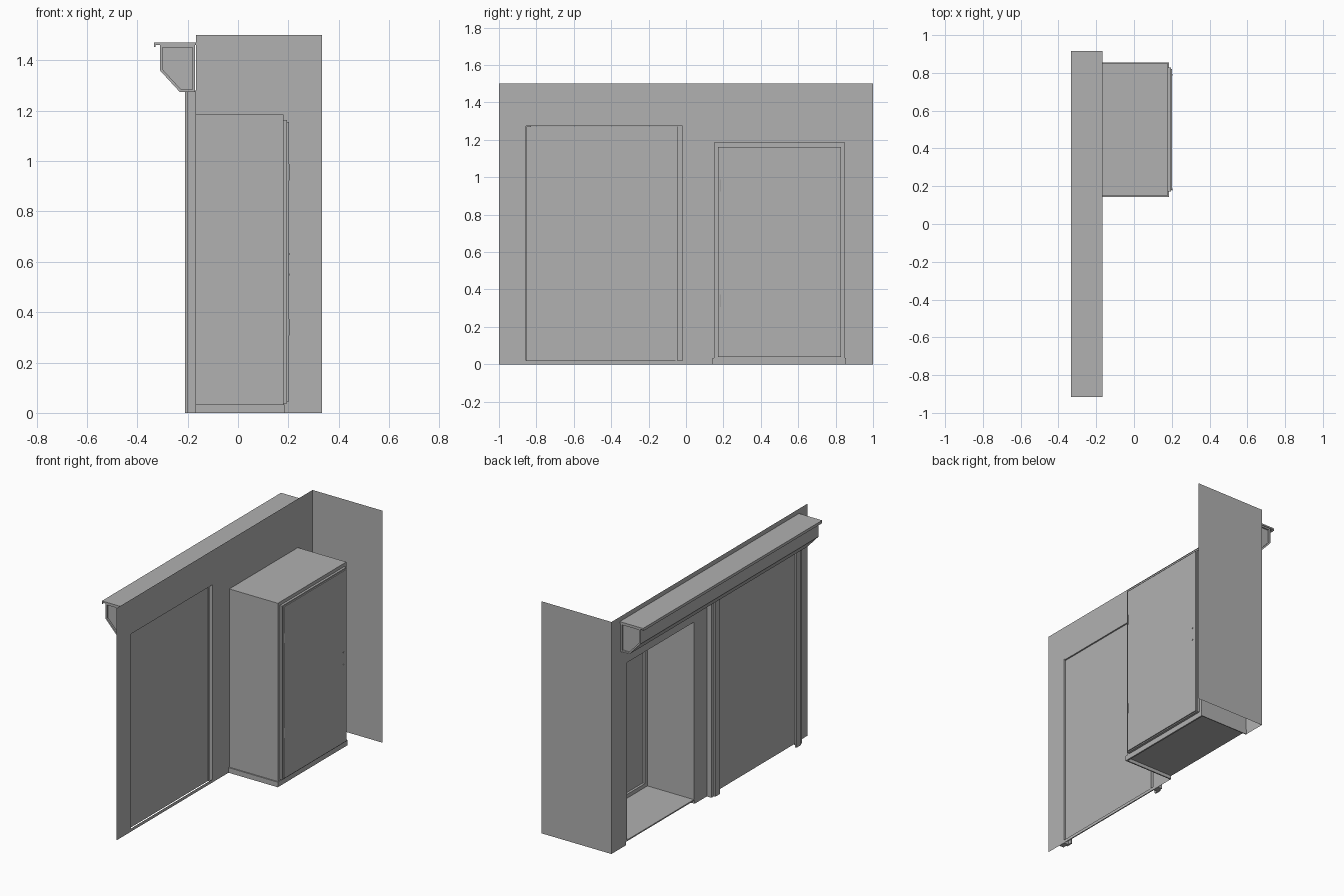
import bpy
import bmesh
from math import radians

cube = bpy.data.objects.get("Cube")
if cube:
    bpy.data.objects.remove(cube)

grey = bpy.data.materials.new("painted_grey")
grey.use_nodes = True
grey.diffuse_color = (0.44, 0.44, 0.44, 1)
grey.node_tree.nodes["Principled BSDF"].inputs["Base Color"].default_value = grey.diffuse_color


def finish(name, bm):
    mesh = bpy.data.meshes.new(name)
    bm.to_mesh(mesh)
    bm.free()
    mesh.materials.append(grey)
    obj = bpy.data.objects.new(name, mesh)
    bpy.context.collection.objects.link(obj)
    return obj


def box(name, x, y, z):
    bm = bmesh.new()
    bmesh.ops.create_cube(bm, size=1)
    for v in bm.verts:
        v.co = [(r[0] + r[1]) / 2 + c * (r[1] - r[0]) for r, c in zip((x, y, z), v.co)]
    return finish(name, bm)


def prism(name, profile, y0, y1):
    """Extrude an x-z profile along y."""
    bm = bmesh.new()
    face = bm.faces.new([bm.verts.new((x, y0, z)) for x, z in profile])
    out = bmesh.ops.extrude_face_region(bm, geom=[face])["geom"]
    moved = [g for g in out if isinstance(g, bmesh.types.BMVert)]
    bmesh.ops.translate(bm, verts=moved, vec=(0, y1 - y0, 0))
    bmesh.ops.recalc_face_normals(bm, faces=bm.faces)
    return finish(name, bm)


def frame(name, x, y, z, w):
    """Rectangular ring facing x, built from four bars."""
    for i, side in enumerate(((y[0], y[0] + w), (y[1] - w, y[1]))):
        box(f"{name}_stile_{i + 1}", x, side, z)
    for i, rail in enumerate(((z[0], z[0] + w), (z[1] - w, z[1]))):
        box(f"{name}_rail_{i + 1}", x, (y[0] + w, y[1] - w), rail)


WALL = -0.167
FRONT = 0.18
SLIDE_Y, SLIDE_Z = (-0.855, -0.02), (0.02, 1.285)
BAY_Y, BAY_TOP = (0.15, 0.85), 1.185

# Thin wall sheet with two doorways, and its return at the back
bm = bmesh.new()
ys = (-1, *SLIDE_Y, *BAY_Y, 1)
zs = (0, SLIDE_Z[0], BAY_TOP, SLIDE_Z[1], 1.5)
grid = [[bm.verts.new((WALL, y, z)) for z in zs] for y in ys]
for i in range(len(ys) - 1):
    for j in range(len(zs) - 1):
        slide_hole = i == 1 and j in (1, 2)
        bay_hole = i == 3 and j in (0, 1)
        if not (slide_hole or bay_hole):
            bm.faces.new((grid[i][j], grid[i + 1][j], grid[i + 1][j + 1], grid[i][j + 1]))
corner = grid[-1]
ends = [bm.verts.new((0.333, 1, z)) for z in zs]
for j in range(len(zs) - 1):
    bm.faces.new((corner[j], ends[j], ends[j + 1], corner[j + 1]))
bmesh.ops.dissolve_limit(bm, angle_limit=radians(1), verts=bm.verts, edges=bm.edges)
bmesh.ops.triangulate(bm, faces=bm.faces)
finish("wall", bm)

# Sliding door and its mirrored L-shaped guide posts
box("sliding_door", (-0.195, -0.176), (-0.853, -0.05), (0.02, 1.272))
box("sliding_door_edge", (-0.19, -0.172), (-0.056, -0.046), (0.02, 1.272))
middle = sum(SLIDE_Y) / 2
for label, s in (("front", -1), ("back", 1)):
    edge = middle + s * (SLIDE_Y[1] - middle)
    box(f"{label}_guide_post", (-0.2, WALL), sorted((edge, edge + s * 0.045)), (0, 1.28))
    box(f"{label}_guide_flange", (-0.21, -0.2), sorted((edge - s * 0.025, edge + s * 0.02)), (0, 1.28))

# Hollow track cover with a sloped lower corner and recessed end caps
outer = [(-0.31, 1.46), (-0.31, 1.36), (-0.232, 1.275), (-0.17, 1.275), (-0.17, 1.46)]
inner = [(-0.3, 1.45), (-0.3, 1.364), (-0.227, 1.285), (-0.18, 1.285), (-0.18, 1.45)]
for i in range(5):
    k = (i + 1) % 5
    prism(f"track_cover_side_{i + 1}", [outer[i], outer[k], inner[k], inner[i]], -0.91, 0.91)
for label, s in (("front", -1), ("back", 1)):
    prism(f"{label}_track_end_cap", inner, s * 0.9, s * 0.89)
box("track_cover_top", (-0.333, WALL), (-0.915, 0.915), (1.46, 1.47))
box("track_cover_lip", (-0.333, -0.328), (-0.915, 0.915), (1.452, 1.46))

# Hollow bay open through the wall
T = 0.008
box("bay_roof", (WALL, FRONT), BAY_Y, (BAY_TOP - T, BAY_TOP))
box("bay_floor", (WALL, FRONT), BAY_Y, (0.022, 0.03))
box("bay_front_side", (WALL, FRONT), (0.15, 0.15 + T), (0.022, BAY_TOP - T))
box("bay_back_side", (WALL, FRONT), (0.85 - T, 0.85), (0.022, BAY_TOP - T))

# Skirt around the bay floor
box("front_skirt", (WALL, FRONT + 0.005), (0.142, 0.15), (0, 0.033))
box("back_skirt", (WALL, FRONT + 0.005), (0.85, 0.856), (0, 0.033))
box("outer_skirt", (FRONT - 0.005, FRONT + 0.005), BAY_Y, (0, 0.033))

# Hinged door in its casing
frame("door_casing", (0.165, FRONT), (0.158, 0.842), (0.03, 1.177), 0.025)
box("hinged_door_core", (FRONT, 0.195), (0.172, 0.828), (0.038, 1.163))
box("hinged_door_skin", (0.195, 0.202), (0.18, 0.82), (0.045, 1.155))


def rod(name, radius, depth, location, rotation=(0, 0, 0)):
    bpy.ops.mesh.primitive_cylinder_add(vertices=12, radius=radius, depth=depth,
                                        location=location, rotation=rotation)
    obj = bpy.context.object
    obj.name = name
    obj.data.materials.append(grey)
    bpy.ops.object.shade_smooth_by_angle(angle=radians(40))


# Hinges and lock studs
for label, z in (("lower", 0.34), ("upper", 0.955)):
    rod(f"{label}_hinge", 0.005, 0.065, (0.2, 0.183, z))
for label, z in (("lower", 0.55), ("upper", 0.63)):
    rod(f"{label}_lock_stud", 0.004, 0.004, (0.203, 0.79, z), (0, radians(90), 0))
